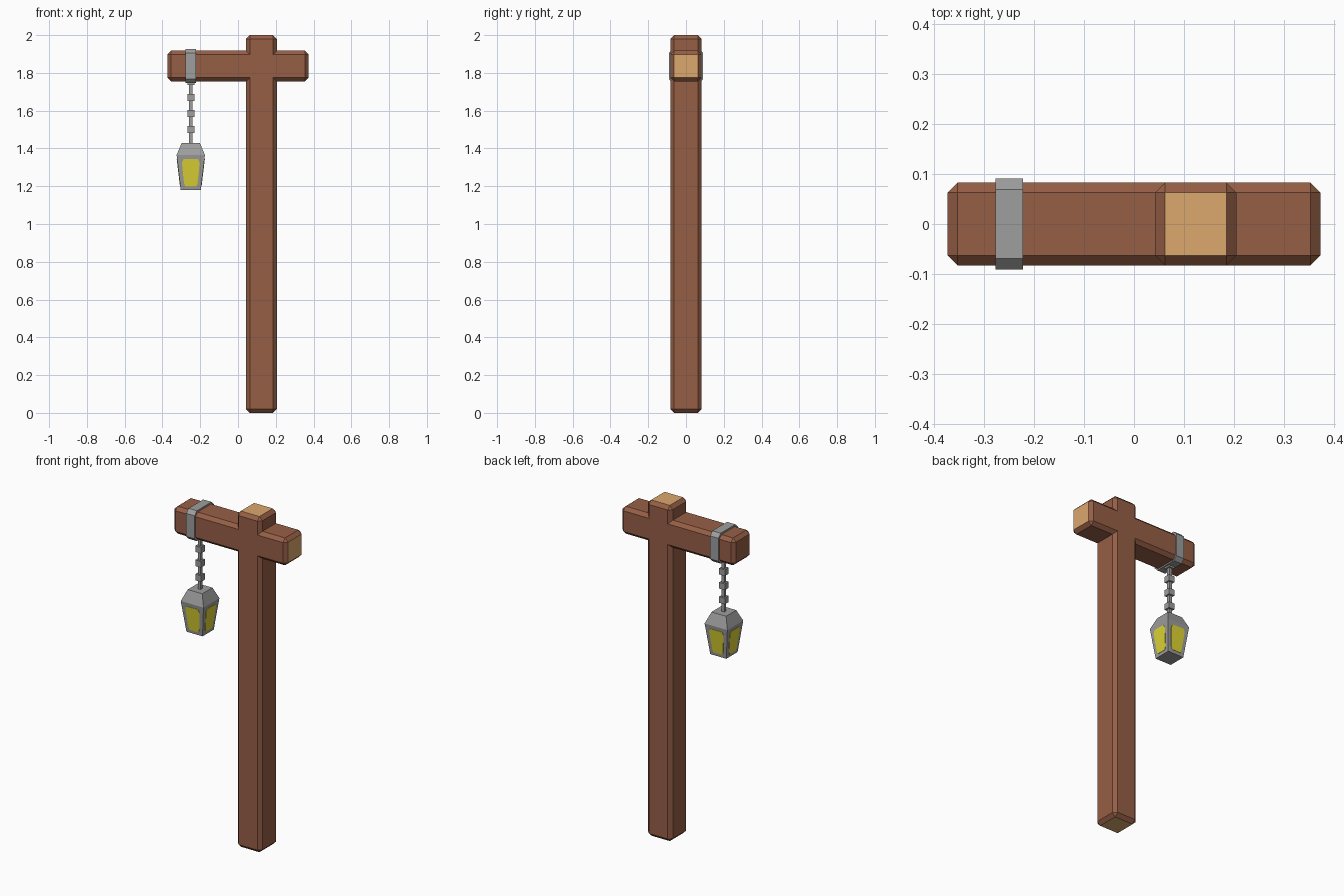
import bpy, bmesh, math
from mathutils import Matrix, Vector

if "Cube" in bpy.data.objects:
    bpy.data.objects.remove(bpy.data.objects["Cube"])


def material(name, rgb):
    m = bpy.data.materials.new(name)
    m.diffuse_color = (*rgb, 1)
    m.use_nodes = True
    m.node_tree.nodes["Principled BSDF"].inputs["Base Color"].default_value = m.diffuse_color
    return m


WOOD = material("brown wood", (0.305, 0.114, 0.061))
CUT = material("cut wood", (0.716, 0.392, 0.156))
IRON = material("grey iron", (0.342, 0.342, 0.342))
GLOW = material("yellow glass", (0.73, 0.658, 0.034))


def finish(name, bm, *mats):
    bmesh.ops.recalc_face_normals(bm, faces=bm.faces)
    me = bpy.data.meshes.new(name)
    bm.to_mesh(me)
    bm.free()
    for m in mats:
        me.materials.append(m)
    ob = bpy.data.objects.new(name, me)
    bpy.context.collection.objects.link(ob)
    return ob


def add_box(bm, center, size):
    mat = Matrix.Translation(center) @ Matrix.Diagonal((*size, 1))
    bmesh.ops.create_cube(bm, size=1, matrix=mat)


def bevel(bm, edges, width):
    bmesh.ops.bevel(bm, geom=edges, offset=width, offset_type='OFFSET',
                    segments=1, profile=0.5, affect='EDGES')
    bm.normal_update()


def timber(name, center, size, is_cut):
    bm = bmesh.new()
    add_box(bm, center, size)
    bevel(bm, bm.edges[:], 0.02)
    for f in bm.faces:
        f.material_index = int(is_cut(f.normal))
    finish(name, bm, WOOD, CUT)


# Wooden post and crossbeam with pale sawn ends
timber("post", (0.124, 0, 1.0), (0.163, 0.166, 2.0), lambda n: abs(n.z) > 0.9)
timber("crossbeam", (0, 0, 1.836), (0.748, 0.166, 0.163), lambda n: n.x > 0.9)

LX = -0.25  # lantern axis

# Iron strap around the beam, chamfered along x
bm = bmesh.new()
add_box(bm, (LX, 0, 1.837), (0.055, 0.182, 0.181))
bevel(bm, [e for e in bm.edges
           if abs(e.verts[0].co.x - e.verts[1].co.x) > 0.01], 0.022)
finish("strap", bm, IRON)

# Chain: thin rod with cube links
bm = bmesh.new()
add_box(bm, (LX, 0, 1.59), (0.018, 0.018, 0.34))
for z in (1.755, 1.669, 1.585, 1.5):
    add_box(bm, (LX, 0, z), (0.037, 0.037, 0.037))
finish("chain", bm, IRON)

# Lantern frame: square rings lofted upwards
Z0, H0, Z1, H1, Z2, H2 = 1.18, 0.053, 1.365, 0.075, 1.43, 0.048
bm = bmesh.new()
rings = [[bm.verts.new((LX + sx * h, sy * h, z))
          for sx, sy in ((-1, -1), (1, -1), (1, 1), (-1, 1))]
         for z, h in ((Z0, H0), (Z1, H1), (Z2, H2))]
for a, b in zip(rings, rings[1:]):
    for i in range(4):
        j = (i + 1) % 4
        bm.faces.new((a[i], a[j], b[j], b[i]))
bm.faces.new(rings[0])
bm.faces.new(rings[-1])
finish("lantern_frame", bm, IRON)

# Glass panes: thin clipped-corner plates on the four sloping sides
half = [(0.029, 1.198), (0.036, 1.216), (0.047, 1.325), (0.038, 1.343)]
outline = half + [(-x, z) for x, z in reversed(half)]
bm = bmesh.new()
for k in range(4):
    turn = Matrix.Rotation(k * math.pi / 2, 3, 'Z')
    layers = []
    for off in (-0.003, 0.002):
        layer = []
        for x, z in outline:
            h = H0 + (H1 - H0) * (z - Z0) / (Z1 - Z0) + off
            layer.append(bm.verts.new(turn @ Vector((x, -h, z)) + Vector((LX, 0, 0))))
        bm.faces.new(layer)
        layers.append(layer)
    a, b = layers
    for i in range(len(a)):
        j = (i + 1) % len(a)
        bm.faces.new((a[i], a[j], b[j], b[i]))
finish("lantern_glass", bm, GLOW)
